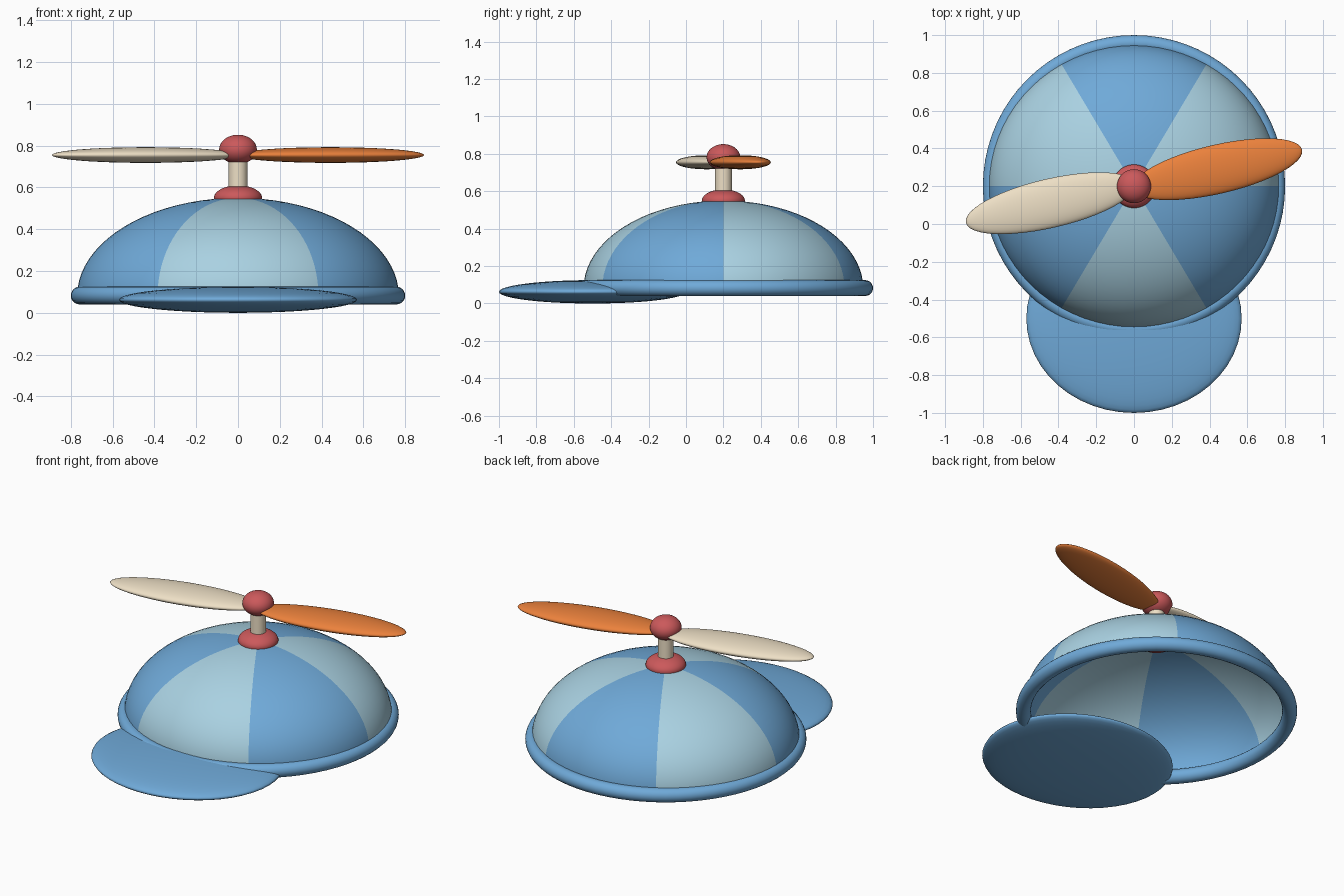
import bpy, bmesh
from math import radians, atan2, degrees, cos, sin
from mathutils import Matrix

if "Cube" in bpy.data.objects:
    bpy.data.objects.remove(bpy.data.objects["Cube"])

CY = 0.2  # cap centre on y


def material(name, rgb):
    m = bpy.data.materials.new(name)
    m.diffuse_color = (*rgb, 1)
    m.use_nodes = True
    m.node_tree.nodes["Principled BSDF"].inputs["Base Color"].default_value = m.diffuse_color
    return m


blue = material("blue", (0.16, 0.40, 0.69))
light_blue = material("light_blue", (0.40, 0.64, 0.76))
red = material("red", (0.60, 0.10, 0.105))
cream = material("cream", (0.85, 0.74, 0.56))
orange = material("orange", (0.83, 0.22, 0.045))


def finish(name, bm, mats, location, turn=0):
    me = bpy.data.meshes.new(name)
    bmesh.ops.recalc_face_normals(bm, faces=bm.faces)
    for f in bm.faces:
        f.smooth = True
    bm.to_mesh(me)
    bm.free()
    for m in mats:
        me.materials.append(m)
    ob = bpy.data.objects.new(name, me)
    ob.location = location
    ob.rotation_euler.z = turn
    bpy.context.collection.objects.link(ob)
    return ob


def ball(radii, segments=48, rings=24):
    bm = bmesh.new()
    bmesh.ops.create_uvsphere(bm, u_segments=segments, v_segments=rings, radius=1)
    bmesh.ops.scale(bm, vec=radii, verts=bm.verts)
    return bm


# crown: open half ellipsoid with six alternating panels
bm = ball((1, 1, 1), 72, 40)
bmesh.ops.delete(bm, geom=[v for v in bm.verts if v.co.z < -1e-4], context='VERTS')
for f in bm.faces:
    c = f.calc_center_median()
    f.material_index = int((degrees(atan2(c.y, c.x)) % 360) // 60) % 2
bmesh.ops.scale(bm, vec=(0.77, 0.748, 0.47), verts=bm.verts)
finish("crown", bm, [light_blue, blue], (0, CY, 0.08))

# rolled band around the crown
bm = bmesh.new()
ring = bmesh.ops.create_circle(bm, segments=20, radius=0.0425,
                               matrix=Matrix.Translation((0.7575, 0, 0)) @ Matrix.Rotation(radians(90), 4, 'X'))
bmesh.ops.spin(bm, geom=ring["verts"] + list(bm.edges), cent=(0, 0, 0), axis=(0, 0, 1),
               angle=radians(360), steps=72, use_merge=True)
bmesh.ops.remove_doubles(bm, verts=bm.verts, dist=1e-5)
finish("band", bm, [blue], (0, CY, 0.0825))

# brim: flattened disc at the front
finish("brim", ball((0.57, 0.5, 0.0625)), [blue], (0, -0.5, 0.0625))

# button, stem and hub
finish("button", ball((0.115, 0.115, 0.06)), [red], (0, CY, 0.55))
bm = bmesh.new()
bmesh.ops.create_cone(bm, cap_ends=True, segments=32, radius1=0.045, radius2=0.045, depth=0.17)
stem = finish("stem", bm, [cream], (0, CY, 0.665))
bpy.context.view_layer.objects.active = stem
stem.select_set(True)
bpy.ops.object.shade_smooth_by_angle()
finish("hub", ball((0.09, 0.09, 0.07)), [red], (0, CY, 0.782))

# propeller blades on opposite sides of the hub
for name, mat, side in (("right_blade", orange, 1), ("left_blade", cream, -1)):
    finish(name, ball((0.46, 0.13, 0.0375)), [mat],
           (0.442 * side, CY + 0.09 * side, 0.755), radians(13))
